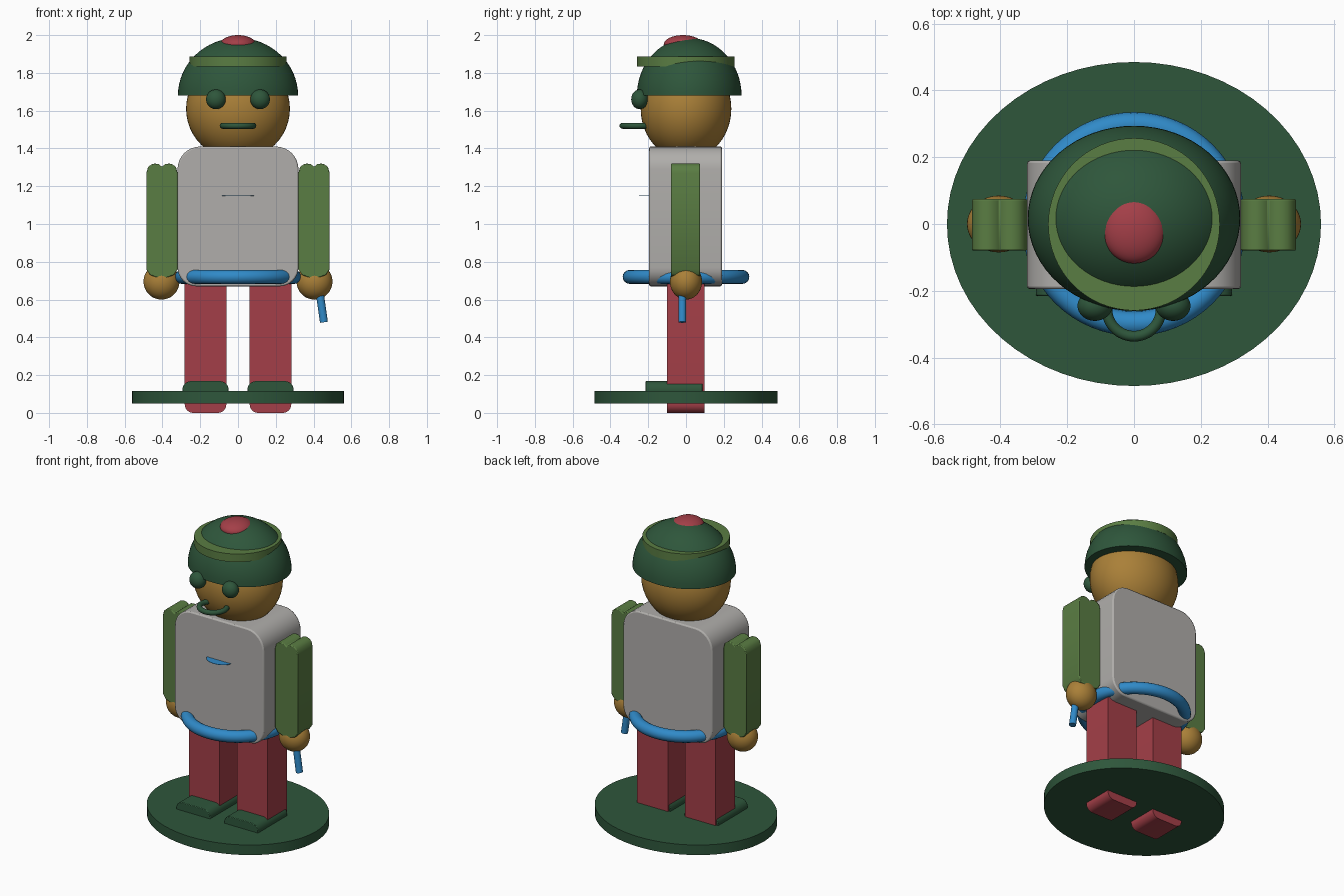
import bpy, bmesh, math
from mathutils import Matrix, Vector

if "Cube" in bpy.data.objects:
    bpy.data.objects.remove(bpy.data.objects["Cube"])


def mat(name, r, g, b):
    m = bpy.data.materials.new(name)
    lin = lambda c: ((c / 255 + 0.055) / 1.055) ** 2.4
    m.diffuse_color = (lin(r), lin(g), lin(b), 1)
    m.use_nodes = True
    m.node_tree.nodes["Principled BSDF"].inputs["Base Color"].default_value = m.diffuse_color
    return m


DARK = mat("dark_green", 46, 86, 59)
LIGHT = mat("light_green", 90, 125, 67)
BLUE = mat("blue", 48, 138, 200)
TAN = mat("tan", 170, 128, 56)
RED = mat("red", 164, 63, 72)
GREY = mat("grey", 176, 174, 171)


def finish(obj, name, material, smooth=True):
    obj.name = name
    obj.data.materials.append(material)
    if smooth:
        bpy.ops.object.select_all(action='DESELECT')
        obj.select_set(True)
        bpy.context.view_layer.objects.active = obj
        bpy.ops.object.shade_smooth_by_angle(angle=math.radians(35))
    return obj


def ball(name, loc, radii, material):
    bpy.ops.mesh.primitive_uv_sphere_add(segments=48, ring_count=24, location=loc)
    obj = bpy.context.object
    obj.scale = radii
    return finish(obj, name, material)


def disc(name, loc, rx, ry, height, material):
    bpy.ops.mesh.primitive_cylinder_add(vertices=64, radius=1, depth=height, location=loc)
    obj = bpy.context.object
    obj.scale = (rx, ry, 1)
    return finish(obj, name, material)


def ring(name, loc, major, minor, material):
    bpy.ops.mesh.primitive_torus_add(major_segments=64, minor_segments=16, location=loc,
                                     major_radius=major, minor_radius=minor)
    return finish(bpy.context.object, name, material)


def rounded(x0, x1, z0, z1, r_low, r_high, steps=8):
    """Rectangle outline in x and z with rounded lower and upper corners."""
    pts = []
    for sx, sz, start, r in ((1, 1, 0, r_high), (-1, 1, 90, r_high),
                             (-1, -1, 180, r_low), (1, -1, 270, r_low)):
        cx = x1 - r if sx > 0 else x0 + r
        cz = z1 - r if sz > 0 else z0 + r
        for i in range(steps + 1):
            a = math.radians(start + 90 * i / steps)
            pts.append((cx + r * math.cos(a), cz + r * math.sin(a)))
    return pts


def extrude(name, outline, y0, y1, material, bevel=0.0):
    """Extrude an x-z outline along y."""
    bm = bmesh.new()
    face = bm.faces.new([bm.verts.new((x, y0, z)) for x, z in outline])
    new = bmesh.ops.extrude_face_region(bm, geom=[face])["geom"]
    bmesh.ops.translate(bm, vec=(0, y1 - y0, 0),
                        verts=[v for v in new if isinstance(v, bmesh.types.BMVert)])
    bmesh.ops.remove_doubles(bm, verts=bm.verts, dist=1e-5)
    bmesh.ops.recalc_face_normals(bm, faces=bm.faces)
    mesh = bpy.data.meshes.new(name)
    bm.to_mesh(mesh)
    bm.free()
    obj = bpy.data.objects.new(name, mesh)
    bpy.context.collection.objects.link(obj)
    if bevel:
        mod = obj.modifiers.new("soft_edges", 'BEVEL')
        mod.width, mod.segments = bevel, 2
        mod.angle_limit = math.radians(50)
    return finish(obj, name, material)


# Stand and torso
disc("stand", (0, 0, 0.0825), 0.56, 0.485, 0.065, DARK)
extrude("torso", rounded(-0.32, 0.32, 0.67, 1.41, 0.10, 0.12), -0.195, 0.19, GREY, 0.008)
ring("waist_ring", (0, 0, 0.72), 0.298, 0.037, BLUE)
disc("chest_flap", (0, -0.19, 1.15), 0.085, 0.06, 0.002, BLUE)

# Arm outline with two rounded crests on top
crest = [(0.0, 1.27), (0.008, 1.30), (0.025, 1.315), (0.045, 1.32), (0.065, 1.317), (0.0825, 1.303)]
half = [(0.06, 0.715), (0.02, 0.73), (0.0, 0.76)] + crest
arm = half + [(0.165 - x, z) for x, z in reversed(half[:-1])]

for side, s in (("left", -1), ("right", 1)):
    # Limbs
    extrude(side + "_arm", [(s * (0.32 + x), z) for x, z in arm], -0.08, 0.075, LIGHT, 0.005)
    ball(side + "_hand", (s * 0.405, 0, 0.695), (0.095, 0.085, 0.095), TAN)
    c = s * 0.172
    extrude(side + "_leg", rounded(c - 0.11, c + 0.11, 0.0, 0.70, 0.045, 0.01), -0.1, 0.098, RED)
    extrude(side + "_shoe", rounded(c - 0.122, c + 0.122, 0.07, 0.168, 0.045, 0.045),
            -0.215, 0.088, DARK, 0.004)
    # Eyes
    ball(side + "_eye", (s * 0.117, -0.245, 1.66), (0.052, 0.045, 0.052), DARK)

# Stick held in one hand
top, end = Vector((0.429, -0.02, 0.66)), Vector((0.455, -0.02, 0.48))
bpy.ops.mesh.primitive_cylinder_add(vertices=24, radius=0.021, depth=(end - top).length,
                                    location=(top + end) / 2)
stick = bpy.context.object
stick.rotation_euler = (top - end).to_track_quat('Z', 'Y').to_euler()
finish(stick, "stick", BLUE)

# Head and mouth
ball("head", (0, 0, 1.61), (0.275, 0.24, 0.27), TAN)
ring("mouth", (0, -0.255, 1.52), 0.081, 0.016, DARK)

# Helmet: upper half of an ellipsoid, closed underneath
bm = bmesh.new()
bmesh.ops.create_uvsphere(bm, u_segments=64, v_segments=32, radius=1)
cut = bmesh.ops.bisect_plane(bm, geom=bm.verts[:] + bm.edges[:] + bm.faces[:], dist=1e-4,
                             plane_co=(0, 0, 0), plane_no=(0, 0, -1), clear_outer=True)
bmesh.ops.holes_fill(bm, edges=[e for e in bm.edges if e.is_boundary])
bmesh.ops.transform(bm, verts=bm.verts, matrix=Matrix.Translation((0, 0.017, 1.68))
                    @ Matrix.Diagonal((0.318, 0.277, 0.305, 1)))
bmesh.ops.recalc_face_normals(bm, faces=bm.faces)
mesh = bpy.data.meshes.new("helmet")
bm.to_mesh(mesh)
bm.free()
helmet = bpy.data.objects.new("helmet", mesh)
bpy.context.collection.objects.link(helmet)
finish(helmet, "helmet", DARK)

# Helmet band and top button
disc("helmet_band", (0, -0.001, 1.86), 0.257, 0.258, 0.052, LIGHT)
ball("helmet_button", (0, -0.016, 1.95), (0.095, 0.102, 0.05), RED)
